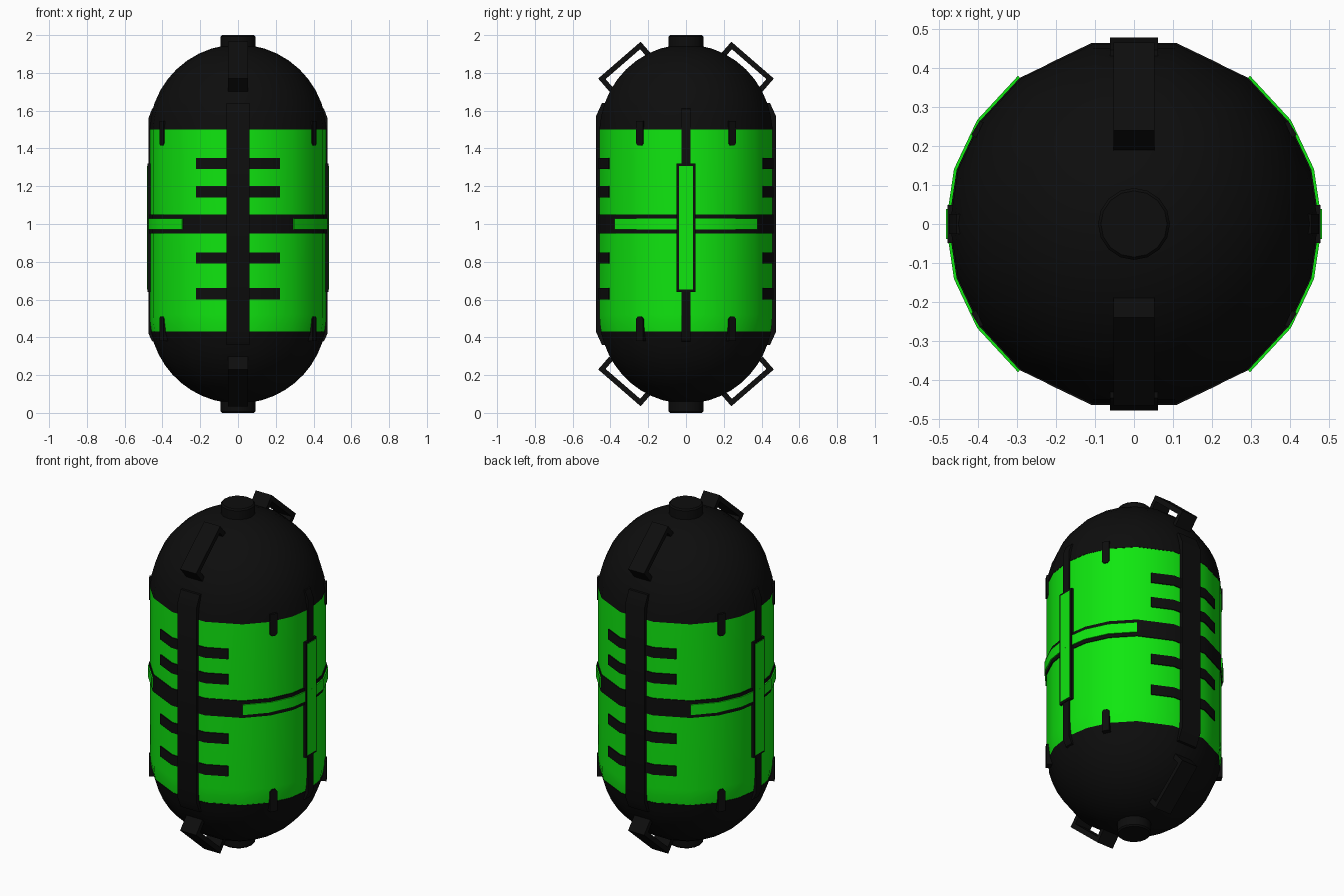
import bpy, math
from math import sin, cos, radians
from mathutils import Vector

if "Cube" in bpy.data.objects:
    bpy.data.objects.remove(bpy.data.objects["Cube"])


def make_mat(name, col):
    m = bpy.data.materials.new(name)
    m.diffuse_color = (*col, 1)
    m.use_nodes = True
    m.node_tree.nodes["Principled BSDF"].inputs["Base Color"].default_value = m.diffuse_color
    return m


GREEN = make_mat("green_paint", (0.005, 0.8, 0.005))
BLACK = make_mat("black_shell", (0.004, 0.004, 0.004))

# uneven 18-sided cross-section, as angles from +x
QUARTER = [0, 17, 33.5, 52, 76.8]
HALF = QUARTER + [180 - a for a in reversed(QUARTER[1:])]
ANGLES = HALF + [a + 180 for a in HALF]


def add_mesh(name, verts, faces, mat):
    me = bpy.data.meshes.new(name)
    me.from_pydata([tuple(v) for v in verts], [], faces)
    me.materials.append(mat)
    ob = bpy.data.objects.new(name, me)
    bpy.context.collection.objects.link(ob)
    bpy.ops.object.select_all(action='DESELECT')
    ob.select_set(True)
    bpy.context.view_layer.objects.active = ob
    bpy.ops.object.mode_set(mode='EDIT')
    bpy.ops.mesh.select_all(action='SELECT')
    bpy.ops.mesh.normals_make_consistent(inside=False)
    bpy.ops.object.mode_set(mode='OBJECT')
    bpy.ops.object.shade_smooth_by_angle(angle=radians(32))
    return ob


def lathe(name, profile, angles, mat):
    """Spin (radius, z) points; radius 0 closes to a pole."""
    verts, rings, faces = [], [], []
    n = len(angles)
    for r, z in profile:
        start = len(verts)
        if r < 1e-5:
            verts.append((0, 0, z))
            rings.append([start] * n)
        else:
            verts += [(r * cos(radians(a)), r * sin(radians(a)), z) for a in angles]
            rings.append([start + i for i in range(n)])
    for a, b in zip(rings, rings[1:]):
        for i in range(n):
            j = (i + 1) % n
            faces.append(list(dict.fromkeys((a[i], a[j], b[j], b[i]))))
    return add_mesh(name, verts, faces, mat)


def on_hull(a, r):
    """Point on the faceted cross-section at angle a."""
    steps = sorted(x + k for x in set(ANGLES) for k in (-360, 0, 360))
    lo = max(s for s in steps if s <= a + 1e-6)
    hi = min(s for s in steps if s > a + 1e-6)
    p = Vector((cos(radians(lo)), sin(radians(lo))))
    q = Vector((cos(radians(hi)), sin(radians(hi))))
    d = Vector((cos(radians(a)), sin(radians(a))))
    e = q - p
    k = (p.x * e.y - p.y * e.x) / (d.x * e.y - d.y * e.x)
    return d * k * r


def curved_bar(name, a0, a1, z0, z1, r, mat, depth=0.03):
    """Slab that wraps round the hull from angle a0 to a1."""
    mids = [s + k for s in set(ANGLES) for k in (-360, 0, 360)]
    angs = [a0] + sorted({s for s in mids if a0 + 0.1 < s < a1 - 0.1}) + [a1]
    verts, faces = [], []
    for a in angs:
        o, i = on_hull(a, r), on_hull(a, r - depth)
        verts += [(i.x, i.y, z0), (o.x, o.y, z0), (o.x, o.y, z1), (i.x, i.y, z1)]
    for s in range(len(angs) - 1):
        b = s * 4
        faces += [(b + k, b + (k + 1) % 4, b + 4 + (k + 1) % 4, b + 4 + k) for k in range(4)]
    e = len(verts) - 4
    faces += [(0, 1, 2, 3), (e, e + 1, e + 2, e + 3)]
    return add_mesh(name, verts, faces, mat)


def prism(name, pts, axis, mat):
    """Extrude a 3D outline along a vector."""
    n = len(pts)
    verts = [Vector(p) for p in pts] + [Vector(p) + Vector(axis) for p in pts]
    faces = [tuple(range(n)), tuple(range(n, 2 * n))]
    faces += [(i, (i + 1) % n, n + (i + 1) % n, n + i) for i in range(n)]
    return add_mesh(name, verts, faces, mat)


# Green canister wall
R = 0.47
wall = [(R * cos(math.asin(0.09 / R)), 0.43), (0.468, 0.475), (R, 0.52), (R, 1.48), (R, 1.5)]
lathe("canister_body", wall, ANGLES, GREEN)

# Domed black ends
for name, c, edge, s in (("top_dome", 1.48, 0.02, 1), ("bottom_dome", 0.52, 0.09, -1)):
    t0 = math.asin(edge / R)
    ts = [t0 + (math.pi / 2 - t0) * i / 10 for i in range(11)]
    prof = [(R * cos(t) + (0.002 if t == t0 else 0), c + s * R * sin(t)) for t in ts]
    prof[-1] = (0, c + s * R)
    lathe(name, prof, ANGLES, BLACK)

# Round caps on both poles
CAP = [i * 22.5 for i in range(16)]
for name, s in (("top_cap", 1), ("bottom_cap", -1)):
    prof = [(r, 1 + s * h) for r, h in ((0.092, 0.92), (0.092, 0.992), (0.085, 1.0), (0, 1.0))]
    lathe(name, prof, CAP, BLACK)

# Black belt with green inlays on both sides
lathe("belt", [(0.44, 0.95), (0.475, 0.95), (0.475, 1.05), (0.44, 1.05)], ANGLES, BLACK)
for name, mid in (("right_belt_inlay", 0), ("left_belt_inlay", 180)):
    curved_bar(name, mid - 52, mid + 52, 0.97, 1.03, 0.482, GREEN)

# Front and back straps with ribs
for side, s in (("front", -1), ("back", 1)):
    outline = [(0.40, 0.36), (0.445, 0.36), (0.477, 0.43), (0.477, 1.57), (0.445, 1.64), (0.40, 1.64)]
    prism(side + "_strap", [(-0.062, s * y, z) for y, z in outline], (0.124, 0, 0), BLACK)
    for i, z in enumerate((0.63, 0.82, 1.17, 1.32)):
        curved_bar(f"{side}_rib_{i + 1}", s * 90 - 28.5, s * 90 + 28.5, z - 0.03, z + 0.03, 0.476, BLACK)

# Side spines, framed green bars
for side, s in (("right", 1), ("left", -1)):
    spine = [(0.42, 0.37), (0.455, 0.38), (0.474, 0.42), (0.474, 1.56), (0.455, 1.61), (0.42, 1.62)]
    prism(side + "_spine", [(s * x, -0.025, z) for x, z in spine], (0, 0.05, 0), BLACK)
    for part, w, h, x, mat in (("bar_frame", 0.049, 0.34, 0.478, BLACK),
                               ("bar", 0.038, 0.328, 0.481, GREEN)):
        box = [(s * 0.44, -w, 0.98 - h), (s * 0.44, w, 0.98 - h),
               (s * 0.44, w, 0.98 + h), (s * 0.44, -w, 0.98 + h)]
        prism(f"{side}_{part}", box, (s * (x - 0.44), 0, 0), mat)

# Small rounded tabs reaching from the domes onto the wall
TAB = [(-0.021, 0.13), (-0.021, 0.012), (-0.011, 0), (0.011, 0), (0.021, 0.012), (0.021, 0.13)]
for i, a in enumerate((31.3, 148.7, 211.3, 328.7)):
    d = Vector((cos(radians(a)), sin(radians(a)), 0))
    t = Vector((-d.y, d.x, 0))
    for end, z0, s in (("upper", 1.415, 1), ("lower", 0.51, -1)):
        pts = [d * 0.43 + t * u + Vector((0, 0, z0 + s * v)) for u, v in TAB]
        prism(f"{end}_tab_{i + 1}", pts, d * 0.045, BLACK)

# Four bracket handles on the domes
BRACKET = [(0, -0.09), (0, 0), (0.298, 0), (0.298, -0.09),
           (0.27, -0.09), (0.27, -0.028), (0.028, -0.028), (0.028, -0.09)]
for sy, ny in ((-1, "front"), (1, "back")):
    for sz, nz in ((1, "upper"), (-1, "lower")):
        pts = []
        for u, h in BRACKET:
            y = 0.24 + 0.755 * u + 0.654 * h
            z = 0.965 - 0.654 * u + 0.755 * h
            pts.append((-0.052, sy * y, 1 + sz * z))
        prism(f"{ny}_{nz}_handle", pts, (0.104, 0, 0), BLACK)
